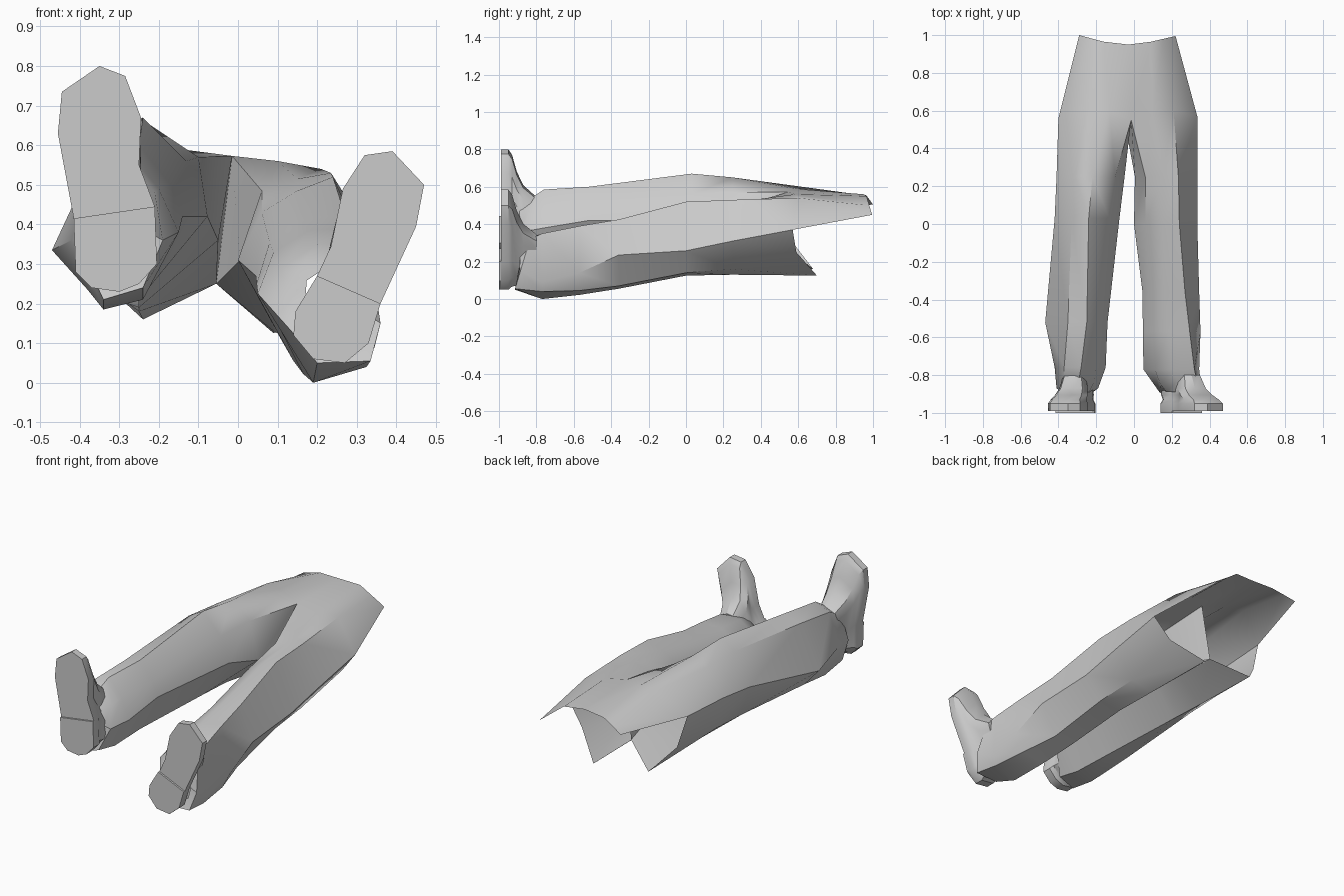
import bpy, bmesh, math

cube = bpy.data.objects.get("Cube")
if cube:
    bpy.data.objects.remove(cube, do_unlink=True)

grey = bpy.data.materials.new("plain_grey")
grey.use_nodes = True
COLOUR = (0.6, 0.6, 0.6, 1)
grey.diffuse_color = COLOUR
grey.node_tree.nodes["Principled BSDF"].inputs["Base Color"].default_value = COLOUR


def finish(bm, name, angle):
    """Turn a bmesh into a shaded object."""
    bmesh.ops.recalc_face_normals(bm, faces=bm.faces[:])
    mesh = bpy.data.meshes.new(name)
    bm.to_mesh(mesh)
    bm.free()
    mesh.materials.append(grey)
    obj = bpy.data.objects.new(name, mesh)
    bpy.context.collection.objects.link(obj)
    bpy.ops.object.select_all(action='DESELECT')
    obj.select_set(True)
    bpy.context.view_layer.objects.active = obj
    bpy.ops.object.shade_smooth_by_angle(angle=math.radians(angle))


def bridge(bm, a, b, closed=True):
    n = len(a)
    for i in range(n if closed else n - 1):
        j = (i + 1) % n
        bm.faces.new((a[i], a[j], b[j], b[i]))


# ---- Trousers: an open shell, two lofted legs and a front panel ----
# Ring order: outer, top outer, top inner, inner upper, inner lower, bottom, bottom outer
LEFT_LEG = [
    (0.25, [(.335, .31), (.235, .53), (.15, .515), (.06, .485), (.005, .31), (.09, .13), (.22, .16)]),
    (0.0, [(.335, .258), (.24, .52), (.15, .485), (.06, .43), (0, .31), (.10, .125), (.23, .14)]),
    (-0.36, [(.345, .235), (.27, .425), (.16, .41), (.08, .355), (.045, .27), (.14, .055), (.25, .07)]),
    (-0.57, [(.352, .14), (.295, .39), (.18, .385), (.09, .33), (.047, .25), (.165, .022), (.30, .045)]),
    (-0.77, [(.345, .09), (.32, .35), (.20, .35), (.11, .29), (.05, .225), (.19, 0), (.325, .04)]),
]
LEFT_HEM = [(.36, .15), (.335, .32), (.23, .33), (.14, .27), (.135, .13), (.20, .05), (.335, .055)]
RIGHT_LEG = [
    (0.25, [(-.41, .46), (-.31, .61), (-.22, .65), (-.10, .57), (-.05, .36), (-.25, .18), (-.37, .28)]),
    (0.03, [(-.42, .44), (-.33, .62), (-.24, .67), (-.13, .56), (-.077, .42), (-.25, .19), (-.37, .27)]),
    (-0.52, [(-.47, .335), (-.35, .57), (-.25, .60), (-.17, .50), (-.14, .42), (-.25, .21), (-.38, .235)]),
    (-0.76, [(-.42, .36), (-.37, .55), (-.28, .585), (-.20, .49), (-.15, .38), (-.24, .21), (-.34, .185)]),
]
RIGHT_HEM = [(-.41, .36), (-.37, .51), (-.29, .55), (-.21, .48), (-.19, .36), (-.24, .24), (-.34, .21)]
LEFT_ANKLE = (.25, .23)
RIGHT_ANKLE = (-.30, .42)

bm = bmesh.new()


def verts(points):
    return [bm.verts.new(p) for p in points]


# Hip line from the right side over the front to the left side, and the waist edge
hip = verts([(-.40, .56, .47), (-.25, .62, .60), (-.13, .60, .588), (-.015, .55, .573),
             (.10, .58, .56), (.21, .60, .54), (.335, .57, .37)])
waist = verts([(-.29, 1, .505), (-.225, .982, .53), (-.16, .965, .553), (-.03, .95, .56),
               (.09, .965, .55), (.155, .98, .50), (.22, .995, .45)])
bridge(bm, hip, waist, closed=False)

# Open back edge with one pointed flap behind each leg
crotch_back = bm.verts.new((-.055, .57, .25))
left_start = hip[6:2:-1] + [crotch_back] + verts([(.09, .70, .125), (.24, .59, .25)])
right_start = hip[0:4] + [crotch_back] + verts([(-.24, .68, .16), (-.35, .58, .29)])

for start, rings, hem, ankle in ((left_start, LEFT_LEG, LEFT_HEM, LEFT_ANKLE),
                                 (right_start, RIGHT_LEG, RIGHT_HEM, RIGHT_ANKLE)):
    previous = start
    for y, section in rings:
        ring = verts([(x, y, z) for x, z in section])
        bridge(bm, previous, ring)
        previous = ring
    # Slanted hem, higher up the leg at the instep, then folded in to the ankle
    low = min(z for x, z in hem)
    hem_ring = verts([(x, -.915 + .3 * (z - low), z) for x, z in hem])
    bridge(bm, previous, hem_ring)
    fold = verts([(x + (ankle[0] - x) * .3, -.89, z + (ankle[1] - z) * .3) for x, z in hem])
    bridge(bm, hem_ring, fold)
finish(bm, "trousers", 40)

# ---- Shoes: sole outlines, heel points first ----
RIGHT_SOLE = [(-.21, .445), (-.205, .30), (-.25, .25), (-.30, .23), (-.37, .24), (-.41, .28),
              (-.415, .415), (-.455, .63), (-.445, .735), (-.35, .80), (-.285, .775),
              (-.245, .67), (-.25, .55)]
LEFT_SOLE = [(.36, .20), (.33, .10), (.27, .05), (.19, .06), (.14, .12), (.145, .18),
             (.20, .27), (.235, .345), (.265, .49), (.32, .575), (.39, .585),
             (.47, .50), (.45, .395)]
HEEL_POINTS = 7


def make_shoe(side, outline, ankle):
    n = len(outline)
    cx = sum(p[0] for p in outline) / n
    cz = sum(p[1] for p in outline) / n
    bm = bmesh.new()

    def layer(y, across, along, blend):
        """Outline narrowed, shortened and shifted toward the ankle by blend."""
        ox, oz = cx + (ankle[0] - cx) * blend, cz + (ankle[1] - cz) * blend
        return [bm.verts.new((ox + (x - cx) * across, y, oz + (z - cz) * along)) for x, z in outline]

    layers = [layer(-.99, 1, 1, 0), layer(-.95, 1, 1, 0), layer(-.93, .9, .92, .05),
              layer(-.905, .82, .75, .6), layer(-.87, .72, .6, 1), layer(-.80, .55, .4, 1)]
    for a, b in zip(layers, layers[1:]):
        bridge(bm, a, b)
    bm.faces.new(layers[0])
    bm.faces.new(layers[-1])
    finish(bm, side + "_shoe", 35)

    # Raised heel block under the sole
    bm = bmesh.new()
    top = [bm.verts.new((x, -.989, z)) for x, z in outline[:HEEL_POINTS]]
    base = [bm.verts.new((x, -1, z)) for x, z in outline[:HEEL_POINTS]]
    bridge(bm, top, base)
    bm.faces.new(top)
    bm.faces.new(base)
    finish(bm, side + "_heel", 30)


make_shoe("right", RIGHT_SOLE, RIGHT_ANKLE)
make_shoe("left", LEFT_SOLE, LEFT_ANKLE)
